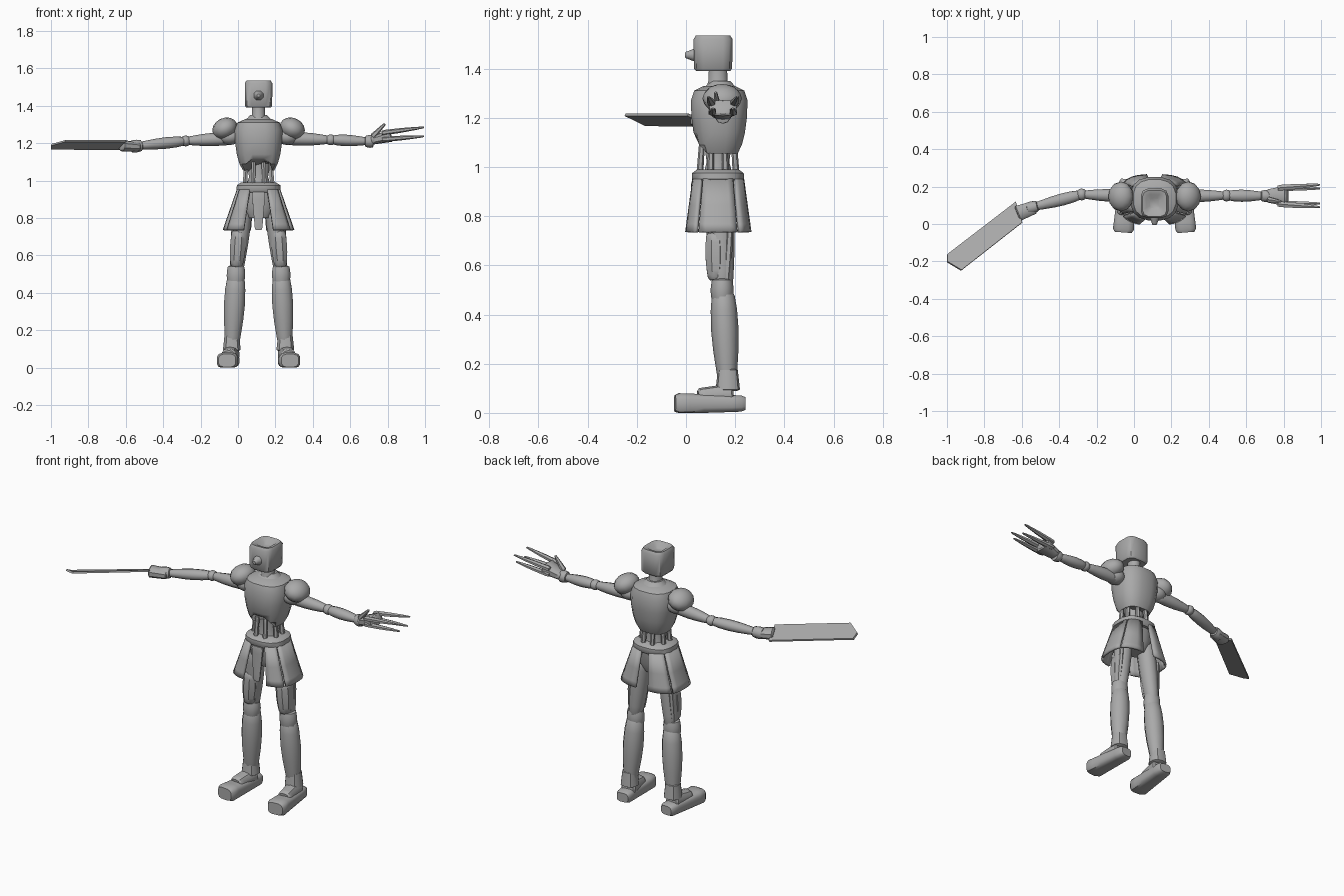
import bpy, bmesh, math
from mathutils import Vector

default_cube = bpy.data.objects.get("Cube")
if default_cube:
    bpy.data.objects.remove(default_cube, do_unlink=True)

CENTRE = Vector((.11, .13, 0))   # vertical axis of the body
SIDES = {"right": -1, "left": 1}
parts = []

grey = bpy.data.materials.new("armour_grey")
grey.use_nodes = True
grey.diffuse_color = (.4, .4, .4, 1)
grey.node_tree.nodes["Principled BSDF"].inputs["Base Color"].default_value = grey.diffuse_color


def finish(name, bm):
    bmesh.ops.recalc_face_normals(bm, faces=bm.faces)
    mesh = bpy.data.meshes.new(name)
    bm.to_mesh(mesh)
    bm.free()
    mesh.materials.append(grey)
    obj = bpy.data.objects.new(name, mesh)
    bpy.context.collection.objects.link(obj)
    parts.append(obj)
    return obj


def rounded(angle, power):
    """Point on a rounded square; a higher power is squarer."""
    c, s = math.cos(angle), math.sin(angle)
    return (math.copysign(abs(c) ** (2 / power), c), math.copysign(abs(s) ** (2 / power), s))


def skin(bm, loops, closed=True):
    count = len(loops[0])
    for lower, upper in zip(loops, loops[1:]):
        for i in range(count if closed else count - 1):
            j = (i + 1) % count
            bm.faces.new((lower[i], lower[j], upper[j], upper[i]))


def loft(name, rings, across, along, sides, power):
    """Closed skin through rings of (centre, radius across, radius along)."""
    bm = bmesh.new()
    loops = []
    for centre, width, depth in rings:
        outline = [rounded(math.tau * (i + .5) / sides, power) for i in range(sides)]
        loops.append([bm.verts.new(centre + across * c * width + along * s * depth) for c, s in outline])
    skin(bm, loops)
    bm.faces.new(loops[0])
    bm.faces.new(loops[-1])
    return finish(name, bm)


def turned(name, rings, depth=.9, sides=16, power=2.6, y=CENTRE.y):
    """Upright body part from (height, half width) pairs."""
    centred = [(Vector((CENTRE.x, y, z)), width, width * depth) for z, width in rings]
    return loft(name, centred, Vector((1, 0, 0)), Vector((0, 1, 0)), sides, power)


def limb(name, start, end, radius, end_radius, bulge=0, peak=1, flat=1, sides=10, power=2):
    """Tapered segment with eased ends; the bulge sits nearer the start if peak < 1."""
    start, end = Vector(start), Vector(end)
    direction = (end - start).normalized()
    upright = abs(direction.z) > .8
    across = direction.cross(Vector((0, upright, not upright))).normalized()
    rings = []
    for t in (0, .06, .2, .4, .6, .8, .94, 1):
        size = radius + (end_radius - radius) * t + bulge * math.sin(math.pi * t ** peak)
        size *= .8 if t in (0, 1) else 1
        rings.append((start.lerp(end, t), size, size * flat))
    return loft(name, rings, across, across.cross(direction), sides, power)


def ball(name, centre, size, tilt=0):
    bm = bmesh.new()
    bmesh.ops.create_uvsphere(bm, u_segments=12, v_segments=8, radius=1)
    obj = finish(name, bm)
    obj.location, obj.scale, obj.rotation_euler.y = centre, size, tilt
    return obj


# Helmet with a sunken crown, and a beak on the face
turned("helmet", [(1.39, .066), (1.4, .074), (1.52, .075), (1.535, .066), (1.53, .045), (1.51, .025)],
       depth=1.07, sides=12, power=4, y=.11)
limb("beak", (CENTRE.x, .05, 1.455), (CENTRE.x, -.005, 1.455), .035, .012, sides=8)

# Neck and collar
turned("neck", [(1.3, .05), (1.35, .036), (1.41, .034)], depth=1.1, power=2)
turned("collar", [(1.31, .09), (1.335, .06), (1.35, .045)], power=2, y=.14)

# Breastplate, with its lower edge lifted into a notch at the front
breastplate = turned("breastplate", [(1.055, .085), (1.09, .104), (1.14, .118), (1.2, .127),
                                     (1.27, .13), (1.31, .115), (1.33, .07)], y=.135)
for vertex in breastplate.data.vertices:
    point = vertex.co
    if point.y < CENTRE.y and abs(point.x - CENTRE.x) < .06 and point.z < 1.12:
        point.z += (1.14 - point.z) * .6

# Waist with a ring of cables
turned("abdomen", [(.96, .07), (1.02, .052), (1.12, .068)], power=2)
for number in range(8):
    turn = math.tau * (number + .5) / 8
    outward = Vector((math.cos(turn), math.sin(turn), 0))
    limb(f"waist_cable_{number}", CENTRE + outward * .08 + Vector((0, 0, .97)),
         CENTRE + outward * .07 + Vector((0, 0, 1.1)), .014, .012, sides=6)

# Belt and hips
turned("belt", [(.935, .108), (.95, .12), (.975, .118), (.99, .095)])
turned("hips", [(.8, .06), (.86, .095), (.95, .1)], depth=.8)


def skirt_panel(name, side, start, end):
    """Curved plate between two angles, flaring towards its hem."""
    bm = bmesh.new()
    rows = []
    for drop in (0, .5, .85, 1):
        outline = [rounded(math.radians(start + (end - start) * i / 4), 3) for i in range(5)]
        rows.append([bm.verts.new(CENTRE + Vector((side * c * (.11 + .075 * drop), s * (.1 + .03 * drop),
                                                   .95 - .215 * drop))) for c, s in outline])
    skin(bm, rows, closed=False)
    thickness = finish(name, bm).modifiers.new("thickness", "SOLIDIFY")
    thickness.thickness, thickness.offset = .014, 0


for word, side in SIDES.items():
    skirt_panel(f"{word}_skirt_front", side, -74, -32)
    skirt_panel(f"{word}_skirt_side", side, -27, 27)
    skirt_panel(f"{word}_skirt_back", side, 32, 84)
limb("loincloth", (CENTRE.x, .03, .94), (CENTRE.x, .02, .735), .038, .02, flat=.25, sides=8, power=4)


def leg(word, side):
    def at(out, y, z):
        return Vector((CENTRE.x + side * out, y, z))

    hip, knee, ankle = at(.08, .135, .87), at(.12, .15, .5), at(.143, .17, .09)
    limb(f"{word}_thigh", hip, knee, .052, .036, bulge=.006, flat=1.1)
    limb(f"{word}_thigh_guard", at(.105, .12, .73), at(.118, .122, .54), .04, .034, bulge=.008, sides=8)
    limb(f"{word}_knee_cap", at(.122, .147, .45), at(.12, .147, .545), .045, .045, bulge=.007, flat=.9)
    limb(f"{word}_shin", knee, ankle, .042, .034, bulge=.02, peak=.75, flat=.95)
    limb(f"{word}_ankle_cuff", ankle, at(.143, .17, .18), .05, .04, power=2.5)
    for number in range(3):
        out = .085 + number * .024
        limb(f"{word}_thigh_cable_{number}", at(out, .18, .76), at(out + .01, .165, .53), .012, .01, bulge=.004, sides=6)
    # Foot, flat on the ground
    limb(f"{word}_instep", at(.145, .19, .075), at(.16, .05, .06), .045, .04, power=2.5)
    foot = limb(f"{word}_foot", at(.145, .24, .038), at(.168, -.045, .038), .044, .058, flat=.75, sides=12, power=3.4)
    for vertex in foot.data.vertices:
        vertex.co.z = max(vertex.co.z, 0)
    # Shoulder pad over its joint
    ball(f"{word}_shoulder_pad", at(.18, .147, 1.278), (.07, .08, .057), side * .45)
    ball(f"{word}_shoulder_joint", at(.155, .147, 1.235), (.06, .055, .045))


def arm(word, shoulder, elbow, wrist):
    shoulder, elbow, wrist = Vector(shoulder), Vector(elbow), Vector(wrist)
    limb(f"{word}_upper_arm", shoulder, elbow, .034, .02, bulge=.007)
    ball(f"{word}_elbow", elbow, (.03, .032, .029))
    limb(f"{word}_forearm", elbow, wrist, .022, .02, bulge=.013, peak=.75, flat=.9)
    limb(f"{word}_wrist_cuff", elbow.lerp(wrist, .9), elbow.lerp(wrist, 1.12), .028, .032, bulge=.004)


for word, side in SIDES.items():
    leg(word, side)
arm("left", (.26, .15, 1.225), (.495, .152, 1.218), (.7, .15, 1.21))
arm("right", (-.04, .15, 1.225), (-.28, .158, 1.212), (-.54, .09, 1.185))

# Left hand with long pointed fingers and a thumb
limb("left_palm", (.71, .15, 1.212), (.82, .15, 1.242), .035, .058, flat=.6, power=3)
for row, lift in {"lower": 0, "upper": 1}.items():
    for place, shift in {"front": -1, "back": 1}.items():
        limb(f"left_{row}_{place}_finger", (.77, .15 + .043 * shift, 1.22 + .035 * lift),
             (.995, .15 + (.04 + .02 * lift) * shift, 1.237 + .048 * lift), .018, .006, bulge=.003, flat=.8, sides=6)
limb("left_thumb", (.72, .13, 1.235), (.785, .12, 1.303), .017, .007, sides=6)

# Right hand socket and its blade: a tilted plate with a chisel tip
limb("right_hand", (-.53, .09, 1.18), (-.625, .055, 1.187), .036, .044, flat=.7, power=2.5)
bm = bmesh.new()
outline = [(-.635, .115, 1.163), (-.6, .005, 1.207), (-.925, -.25, 1.207), (-1, -.205, 1.186), (-1, -.165, 1.166)]
face = bm.faces.new([bm.verts.new(point) for point in outline])
extruded = bmesh.ops.extrude_face_region(bm, geom=[face])["geom"]
bmesh.ops.translate(bm, vec=(.003, .005, .01), verts=[item for item in extruded if isinstance(item, bmesh.types.BMVert)])
finish("arm_blade", bm)

# Smooth shading with crisp edges kept
bpy.ops.object.select_all(action="DESELECT")
for obj in parts:
    obj.select_set(True)
bpy.context.view_layer.objects.active = parts[0]
bpy.ops.object.shade_smooth_by_angle(angle=math.radians(42))
